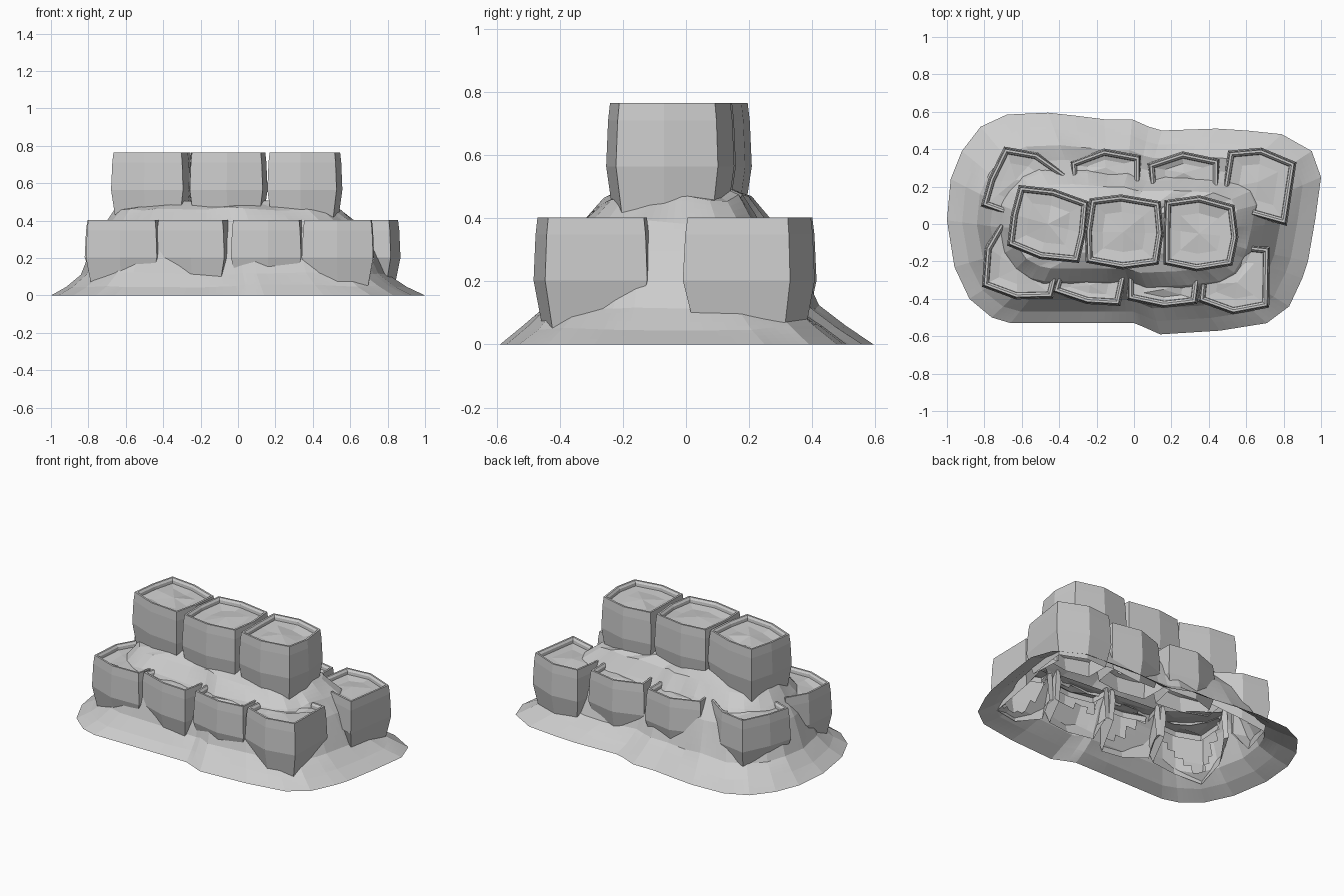
import bpy, bmesh, random
from mathutils import Vector
from mathutils.bvhtree import BVHTree

if "Cube" in bpy.data.objects:
    bpy.data.objects.remove(bpy.data.objects["Cube"])

random.seed(4)


def make(name, verts, faces):
    me = bpy.data.meshes.new(name)
    me.from_pydata([tuple(v) for v in verts], [], faces)
    me.update()
    ob = bpy.data.objects.new(name, me)
    bpy.context.collection.objects.link(ob)
    return ob


# --- Earth mound: foot outline lofted through rings up to a plateau ---
foot = [(-1, .02), (-.98, .24), (-.92, .39), (-.82, .52), (-.68, .585), (-.46, .595),
        (-.32, .58), (-.16, .56), (-.01, .56), (.08, .52), (.15, .5), (.44, .51),
        (.6, .5), (.79, .48), (.95, .39), (1, .25), (.97, .03), (.93, -.2),
        (.9, -.29), (.83, -.44), (.71, -.53), (.46, -.57), (.14, -.59), (.05, -.55),
        (0, -.53), (-.2, -.53), (-.66, -.53), (-.76, -.5), (-.88, -.4), (-.96, -.23)]
foot.reverse()  # counter-clockwise
n = len(foot)
verts, faces = [], []
# t blends foot to shoulder
for t, z in ((0, 0), (.28, .052), (.55, .115), (.8, .3), (1, .385)):
    for x, y in foot:
        sx, sy = x * .68 - .03, y * .52 - .03
        j = random.uniform(-.01, .01) if t else 0
        verts.append((x + (sx - x) * t, y + (sy - y) * t, z + j))
for k, z in ((1, .465), (.6, .5)):
    for x, y in foot:
        verts.append((x * .6 * k - .05, y * .4 * k - .025, z + random.uniform(-.012, .012)))
for r in range(6):
    for i in range(n):
        j = (i + 1) % n
        faces.append((r * n + i, r * n + j, (r + 1) * n + j, (r + 1) * n + i))
verts.append((-.05, -.025, .5))
faces += [(6 * n + i, 6 * n + (i + 1) % n, 7 * n) for i in range(n)]
mound = make("earth_mound", verts, faces)
ground = BVHTree.FromPolygons(verts, faces)


def ground_z(p):
    hit = ground.ray_cast(Vector((p.x, p.y, 2)), Vector((0, 0, -1)))[0]
    return hit.z if hit else 0


def basket(name, pts, top, closed):
    """Bulging wall with a thick rim, plus the earth filling inside it."""
    P = [Vector(p) for p in pts]
    m = len(P)
    area = sum(P[i - 1].x * P[i].y - P[i].x * P[i - 1].y for i in range(m))
    if area < 0:
        P.reverse()
    # mitred outward directions
    out = []
    for i in range(m):
        ns = []
        for a, b in ((i - 1, i), (i, i + 1)):
            if closed or (a >= 0 and b < m):
                d = (P[b % m] - P[a % m]).normalized()
                ns.append(Vector((d.y, -d.x)))
        s = sum(ns, Vector((0, 0))).normalized()
        out.append(s / max(.5, s.dot(ns[0])))
    rows = 7
    v, f = [], []
    for i, (p, o) in enumerate(zip(P, out)):
        # lower walls end just under the slope, upper walls sink into the mound
        g = ground_z(p) - .03
        end = i in (0, m - 1)
        low = top - .4 if closed else min(g, top - .21) if end else max(.05, min(g, .1))
        for z, d in ((low, -.02), (top - .2, .008), (top - .055, .002), (top, -.004),
                     (top, -.016), (top - .012, -.026), (top - .07, -.034)):
            q = p + o * d
            v.append((q.x, q.y, z))
    for i in range(m if closed else m - 1):
        j = (i + 1) % m
        for r in range(rows - 1):
            f.append((i * rows + r, j * rows + r, j * rows + r + 1, i * rows + r + 1))
    if not closed:
        f.append(tuple(range(rows)))
        f.append(tuple((m - 1) * rows + r for r in reversed(range(rows))))
    make(name + "_wall", v, f)
    # earth fill: rim ring, inner ring and a centre point
    ring = [p + o * -.028 for p, o in zip(P, out)]
    c = sum(ring, Vector((0, 0))) / m
    fv = [(q.x, q.y, top - .03) for q in ring]
    for q in ring:
        w = c.lerp(q, .65)
        fv.append((w.x, w.y, top - .035 + random.uniform(-.012, .01)))
    fv.append((c.x, c.y, top - .025))
    ff = []
    for i in range(m):
        j = (i + 1) % m
        ff += [(i, j, m + j, m + i), (m + i, m + j, 2 * m)]
    make(name + "_fill", fv, ff)
    return BVHTree.FromPolygons(fv, ff)


# --- Lower tier: walls open toward the mound ---
lower = {
    "back_basket_1": [(-.7, .06), (-.81, .1), (-.77, .24), (-.69, .405), (-.52, .375), (-.37, .27)],
    "back_basket_2": [(-.33, .26), (-.335, .33), (-.16, .395), (.03, .36), (.03, .23)],
    "back_basket_3": [(.09, .2), (.08, .32), (.26, .38), (.45, .34), (.45, .19)],
    "back_basket_4": [(.48, .2), (.51, .385), (.68, .4), (.86, .325), (.81, 0), (.63, .05)],
    "front_basket_1": [(-.715, 0), (-.79, -.13), (-.805, -.33), (-.63, -.395), (-.44, -.39), (-.4, -.23)],
    "front_basket_2": [(-.39, -.23), (-.43, -.36), (-.25, -.42), (-.08, -.43), (-.045, -.27)],
    "front_basket_3": [(-.03, -.27), (-.03, -.4), (.16, -.44), (.33, -.42), (.345, -.3)],
    "front_basket_4": [(.36, -.32), (.35, -.41), (.53, -.475), (.715, -.44), (.72, -.13), (.63, -.12)],
}
fills = [basket(name, pts, .403, False) for name, pts in lower.items()]

# --- Upper tier: three full baskets on the plateau ---
upper = [
    [(-.61, .2), (-.43, .18), (-.25, .115), (-.265, -.05), (-.3, -.2), (-.5, -.18), (-.67, -.11), (-.65, .05)],
    [(-.23, .13), (-.07, .15), (.135, .115), (.15, -.05), (.125, -.21), (-.06, -.235), (-.25, -.2), (-.255, -.04)],
    [(.17, .12), (.35, .145), (.53, .095), (.55, -.07), (.52, -.215), (.335, -.245), (.165, -.21), (.165, -.03)],
]
fills += [basket("upper_basket_%d" % (i + 1), pts, .765, True) for i, pts in enumerate(upper)]

# --- Open the mound beneath the basket fills so the shell is hollow ---
bm = bmesh.new()
bm.from_mesh(mound.data)
bmesh.ops.subdivide_edges(bm, edges=bm.edges[:], cuts=4, use_grid_fill=True)
hidden = []
for face in bm.faces:
    pts = [face.calc_center_median()] + [v.co for v in face.verts]
    if any(all(b.ray_cast(p, Vector((0, 0, 1)))[0] for p in pts) for b in fills):
        hidden.append(face)
bmesh.ops.delete(bm, geom=hidden, context='FACES')
bm.to_mesh(mound.data)
bm.free()
